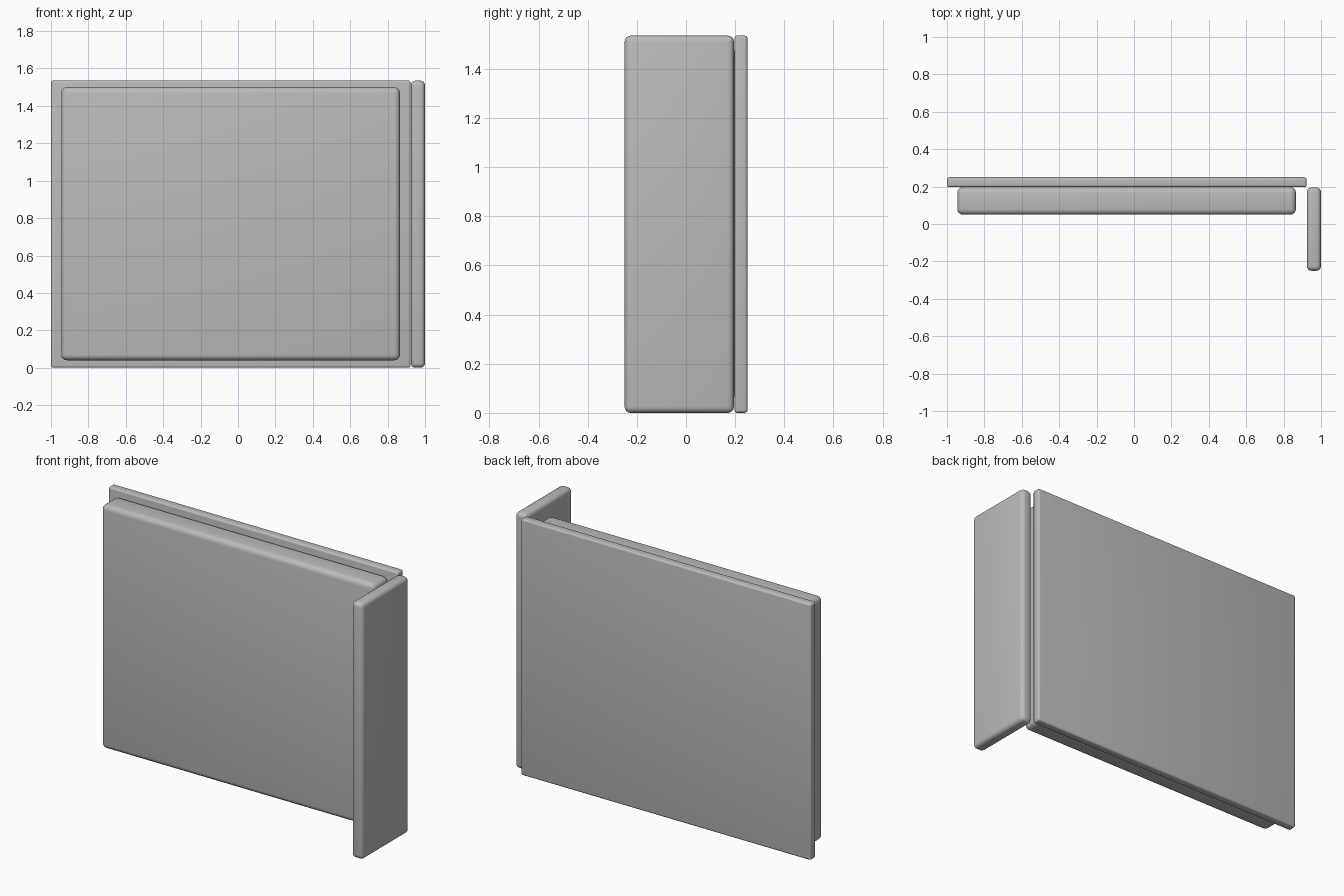
import bpy

if "Cube" in bpy.data.objects:
    bpy.data.objects.remove(bpy.data.objects["Cube"])

# One plain grey for the whole model
grey = bpy.data.materials.new("plain_grey")
grey.diffuse_color = (0.5, 0.5, 0.5, 1)
grey.use_nodes = True
grey.node_tree.nodes["Principled BSDF"].inputs["Base Color"].default_value = grey.diffuse_color


def rounded_box(name, lo, hi, radius):
    """Box between two corners with rounded edges."""
    size = [b - a for a, b in zip(lo, hi)]
    bpy.ops.mesh.primitive_cube_add(
        size=1, location=[(a + b) / 2 for a, b in zip(lo, hi)])
    ob = bpy.context.object
    ob.name = name
    ob.scale = size
    bpy.ops.object.transform_apply(location=False, rotation=False, scale=True)
    bevel = ob.modifiers.new("round_edges", 'BEVEL')
    bevel.width = radius
    bevel.segments = 4
    bevel.limit_method = 'ANGLE'
    bpy.ops.object.modifier_apply(modifier=bevel.name)
    bpy.ops.object.shade_smooth_by_angle()
    ob.data.materials.append(grey)
    return ob


# Thin upright back board
rounded_box("back_panel", (-1.0, 0.197, 0), (0.922, 0.25, 1.535), 0.012)
# Thick padded slab on the front of the board
rounded_box("front_pad", (-0.945, 0.05, 0.04), (0.866, 0.197, 1.5), 0.03)
# Side board standing at a right angle
rounded_box("side_panel", (0.924, -0.25, 0), (1.0, 0.195, 1.535), 0.025)
